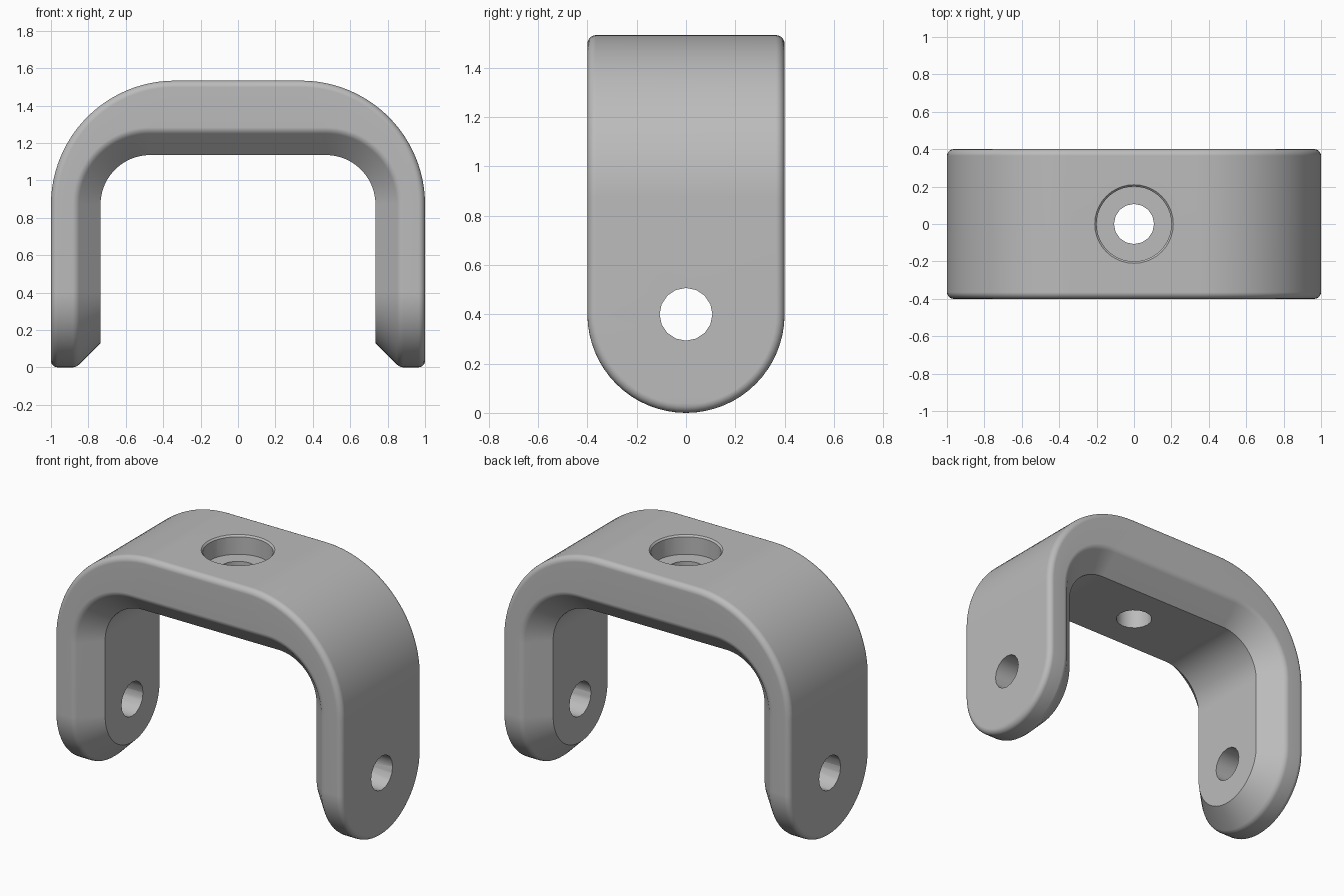
import bpy, bmesh
from math import sin, cos, pi, radians
from mathutils import Matrix

cube = bpy.data.objects.get("Cube")
if cube:
    bpy.data.objects.remove(cube)

grey = bpy.data.materials.new("mid_grey")
grey.use_nodes = True
colour = (0.5, 0.5, 0.5, 1)
grey.diffuse_color = colour
grey.node_tree.nodes["Principled BSDF"].inputs["Base Color"].default_value = colour

END = 0.4          # height of the pivot centres and radius of the leg ends
BEND = 0.87        # height where the shoulders start to curve
ROUND = 0.035      # rounding of the outer rim


def stations(r, half, bend):
    """Half-outline of the U: (x, y half-width, z) from leg tip to top."""
    pts = []
    for i in range(17):
        a = pi / 2 * i / 16
        pts.append((half, r * sin(a), END - r * cos(a)))
    for i in range(25):
        a = pi / 2 * i / 24
        pts.append((half - bend + bend * cos(a), r, BEND + bend * sin(a)))
    return pts


def full_path(layer):
    side = stations(*layer)
    return side + [(-x, w, z) for x, w, z in reversed(side)]


# Layers from the inside face, over the chamfer and rim, to the outside face
layers = [(0.27, 0.735, 0.265), (0.385, 0.85, 0.38),
          (0.396, 0.865, 0.395), (0.4, 0.883, 0.413)]
for i in range(6):
    a = pi / 2 * i / 5
    rise = ROUND * sin(a)
    layers.append((END - ROUND * (1 - cos(a)), 1 - ROUND + rise, 0.663 - ROUND + rise))

# Yoke body
bm = bmesh.new()
rows = []
for layer in layers:
    path = full_path(layer)
    rows.append([[bm.verts.new((x, s * w, z)) for x, w, z in path] for s in (-1, 1)])
count = len(rows[0][0])
for k in range(count - 1):
    for low, high in zip(rows, rows[1:]):
        for s in (0, 1):
            bm.faces.new((low[s][k], low[s][k + 1], high[s][k + 1], high[s][k]))
    for row in (rows[0], rows[-1]):
        bm.faces.new((row[0][k], row[0][k + 1], row[1][k + 1], row[1][k]))
bmesh.ops.remove_doubles(bm, verts=bm.verts, dist=0.0001)
bmesh.ops.recalc_face_normals(bm, faces=bm.faces)
mesh = bpy.data.meshes.new("yoke_body")
bm.to_mesh(mesh)
bm.free()
body = bpy.data.objects.new("yoke_body", mesh)
mesh.materials.append(grey)
bpy.context.collection.objects.link(body)
bpy.context.view_layer.objects.active = body
body.select_set(True)


def drill(name, r1, r2, depth, sides, matrix):
    """Cut a round hole, then discard the cutter."""
    cut = bmesh.new()
    bmesh.ops.create_cone(cut, cap_ends=True, segments=sides, radius1=r1,
                          radius2=r2, depth=depth, matrix=matrix)
    data = bpy.data.meshes.new(name)
    cut.to_mesh(data)
    cut.free()
    data.materials.append(grey)
    cutter = bpy.data.objects.new(name, data)
    cutter.hide_render = True
    bpy.context.collection.objects.link(cutter)
    mod = body.modifiers.new(name, "BOOLEAN")
    mod.operation, mod.solver, mod.object = "DIFFERENCE", "EXACT", cutter
    bpy.ops.object.modifier_apply(modifier=name)
    bpy.data.objects.remove(cutter)


# Pivot holes through both legs, then the stepped hole in the top
drill("pivot_hole", 0.107, 0.107, 3, 16,
      Matrix.Translation((0, 0, END)) @ Matrix.Rotation(pi / 2, 4, "Y"))
drill("bolt_hole", 0.107, 0.107, 1, 16, Matrix.Translation((0, 0, 1.4)))
drill("bolt_recess", 0.2, 0.2, 0.32, 40, Matrix.Translation((0, 0, 1.573)))
drill("recess_lip", 0.195, 0.225, 0.03, 40, Matrix.Translation((0, 0, 1.533)))

bpy.ops.object.shade_smooth_by_angle(angle=radians(30))
weighted = body.modifiers.new("even_shading", "WEIGHTED_NORMAL")
weighted.keep_sharp = True
